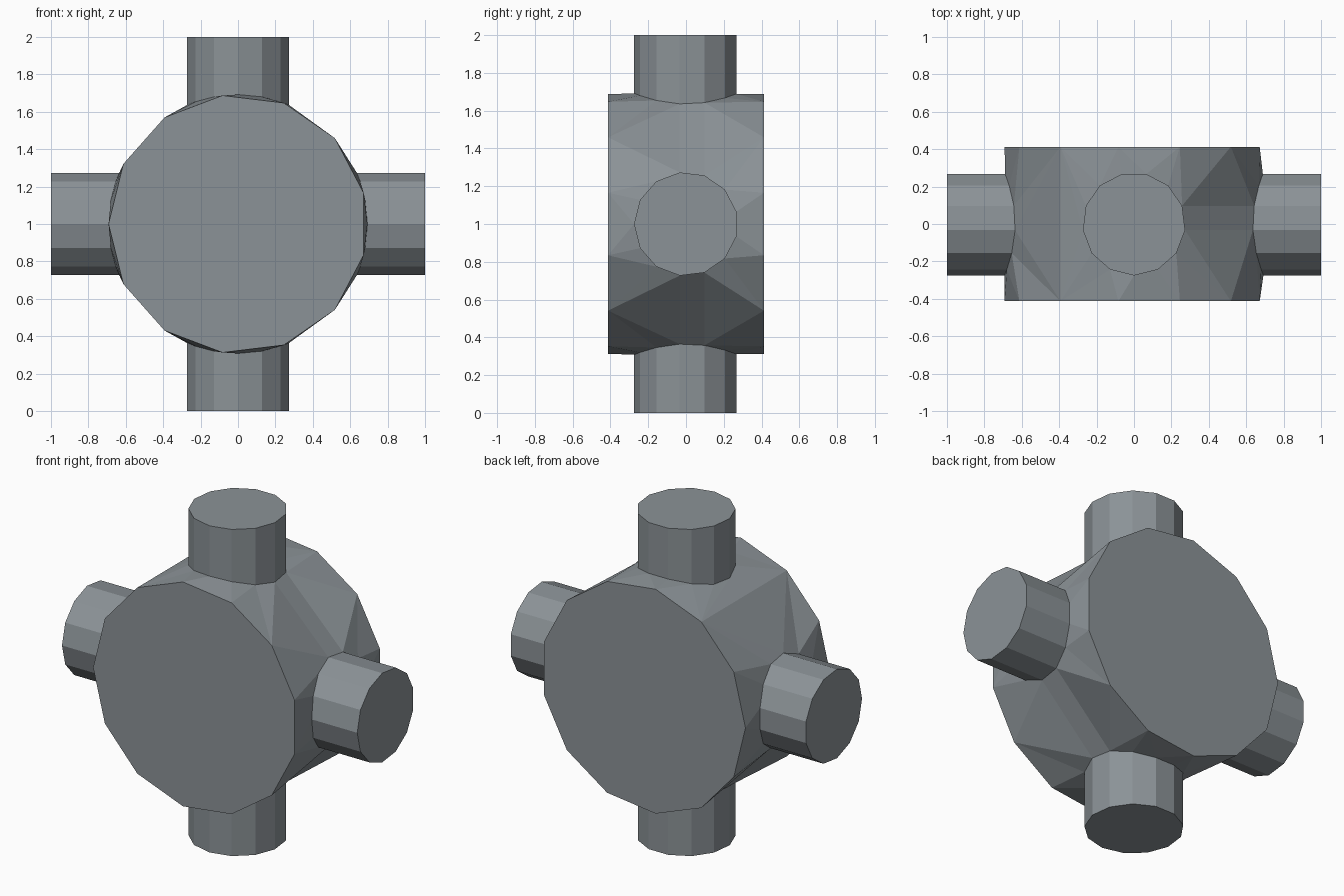
import bpy, bmesh
from math import sin, cos, asin, pi
from mathutils import Vector
from mathutils.geometry import delaunay_2d_cdt

cube = bpy.data.objects.get("Cube")
if cube:
    bpy.data.objects.remove(cube)

SIDES = 13
STEP = 2 * pi / SIDES
DRUM_R, HALF_DEPTH, ARM_R, REACH = 0.692, 0.413, 0.275, 1.0
ARMS = {"left_arm": 0, "top_arm": pi / 2, "bottom_arm": -pi / 2, "right_arm": -pi}

steel = bpy.data.materials.new("blue_grey_steel")
steel.use_nodes = True
colour = (0.26, 0.29, 0.31, 1)
steel.diffuse_color = colour
steel.node_tree.nodes["Principled BSDF"].inputs["Base Color"].default_value = colour


def on_drum(angle, y):
    """Point on the round drum wall."""
    return Vector((DRUM_R * cos(angle), y, 1 + DRUM_R * sin(angle)))


def arm_ring():
    """Cross-section of an arm as (sideways, depth) pairs."""
    return [(ARM_R * sin(k * STEP), -ARM_R * cos(k * STEP)) for k in range(SIDES)]


def add_object(name, bm):
    bmesh.ops.remove_doubles(bm, verts=bm.verts, dist=0.0005)
    bmesh.ops.recalc_face_normals(bm, faces=bm.faces)
    mesh = bpy.data.meshes.new(name)
    bm.to_mesh(mesh)
    bm.free()
    mesh.materials.append(steel)
    obj = bpy.data.objects.new(name, mesh)
    bpy.context.collection.objects.link(obj)
    return obj


# Drum wall, laid out flat: both rims plus the outline of each arm joint
flat, edges, owner = [], [], []
for y in (-HALF_DEPTH, HALF_DEPTH):
    for k in range(2, SIDES + 3):
        flat.append(Vector(((pi - k * STEP) * DRUM_R, y)))
        owner.append("rim")
for name, angle in ARMS.items():
    first = len(flat)
    for k, (side, y) in enumerate(arm_ring()):
        flat.append(Vector(((angle + asin(side / DRUM_R)) * DRUM_R, y)))
        owner.append(name)
        edges.append((first + k, first + (k + 1) % SIDES))
points, _, tris, source, _, _ = delaunay_2d_cdt(flat, edges, [], 0, 1e-5)

# Drum: wrap the wall round, leaving the joints open, and close the ends
bm = bmesh.new()
wall = [bm.verts.new(on_drum(p.x / DRUM_R, p.y)) for p in points]
for tri in tris:
    owners = {owner[source[i][0]] if source[i] else "rim" for i in tri}
    if len(owners) > 1 or owners == {"rim"}:
        if max(points[i].y for i in tri) - min(points[i].y for i in tri) > 0.001:
            bm.faces.new([wall[i] for i in tri])
for y in (-HALF_DEPTH, HALF_DEPTH):
    bm.faces.new([bm.verts.new(on_drum(pi - k * STEP, y)) for k in range(SIDES)])
add_object("drum", bm)

# Arms: each runs from its joint on the drum to a flat end
for name, angle in ARMS.items():
    bm = bmesh.new()
    base, tip = [], []
    for side, y in arm_ring():
        base.append(bm.verts.new(on_drum(angle + asin(side / DRUM_R), y)))
        tip.append(bm.verts.new((REACH * cos(angle) - side * sin(angle), y,
                                 1 + REACH * sin(angle) + side * cos(angle))))
    for k in range(SIDES):
        n = (k + 1) % SIDES
        bm.faces.new((base[k], base[n], tip[n], tip[k]))
    bm.faces.new(tip)
    add_object(name, bm)
    # Normals point outward along the arm
    mesh = bpy.data.objects[name].data
    outward = Vector((cos(angle), 0, sin(angle)))
    if mesh.polygons[SIDES].normal.dot(outward) < 0:
        mesh.flip_normals()
